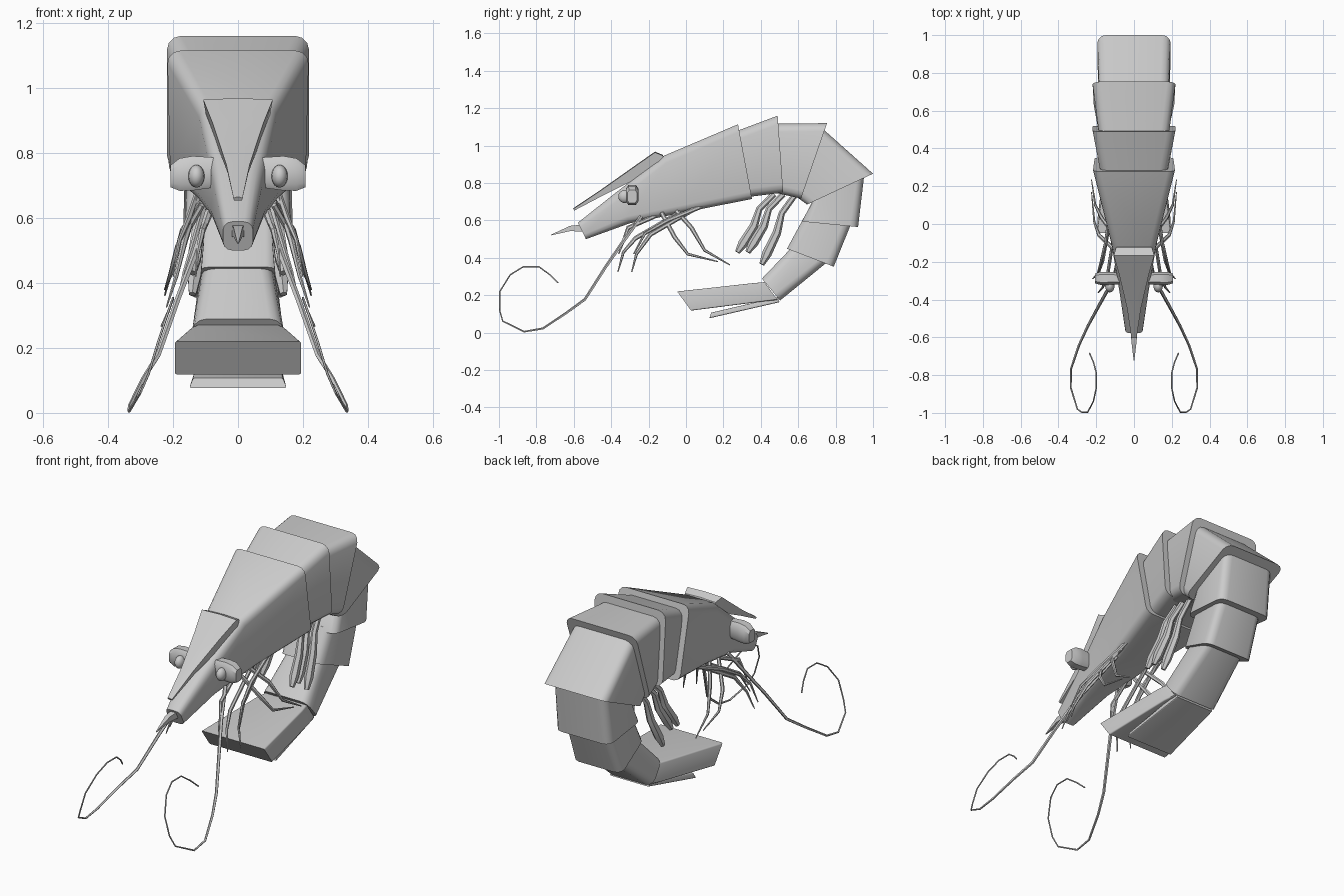
import bpy, bmesh, math
from mathutils import Vector

if "Cube" in bpy.data.objects:
    bpy.data.objects.remove(bpy.data.objects["Cube"])


def finish(name, bm, angle=35):
    bmesh.ops.recalc_face_normals(bm, faces=bm.faces)
    me = bpy.data.meshes.new(name)
    bm.to_mesh(me)
    bm.free()
    ob = bpy.data.objects.new(name, me)
    bpy.context.collection.objects.link(ob)
    bpy.ops.object.select_all(action='DESELECT')
    ob.select_set(True)
    bpy.context.view_layer.objects.active = ob
    bpy.ops.object.shade_smooth_by_angle(angle=math.radians(angle))
    return ob


def skin(bm, rings):
    """Join consecutive point rings with quads and cap both ends."""
    vr = [[bm.verts.new(p) for p in ring] for ring in rings]
    n = len(vr[0])
    for a, b in zip(vr, vr[1:]):
        for i in range(n):
            j = (i + 1) % n
            bm.faces.new((a[i], a[j], b[j], b[i]))
    bm.faces.new(vr[0])
    bm.faces.new(vr[-1])


def shell(name, stations, radius=0.04):
    """Loft rounded rectangles; station = back y,z, belly y,z, back and belly half-widths."""
    rings = []
    for ty, tz, by, bz, wt, wb in stations:
        top, bot = Vector((0, ty, tz)), Vector((0, by, bz))
        h = (top - bot).length
        d = (top - bot) / h
        w = max(wt, wb)
        r = min(radius, h * 0.4, w * 0.6)
        ring = []
        for k, (sx, sv) in enumerate([(1, 1), (-1, 1), (-1, -1), (1, -1)]):
            for i in range(4):
                a = math.radians(90 * k + 30 * i)
                x = sx * (w - r) + r * math.cos(a)
                v = h / 2 + sv * (h / 2 - r) + r * math.sin(a)
                x *= (wb + (wt - wb) * v / h) / w
                ring.append(bot + d * v + Vector((x, 0, 0)))
        rings.append(ring)
    bm = bmesh.new()
    skin(bm, rings)
    return finish(name, bm)


def limb(name, pts, radii, sides=6, flat=1.0):
    """Tapered tube along a path, on both sides of the body."""
    for side, s in (("right", 1), ("left", -1)):
        path = [Vector((s * x, y, z)) for x, y, z in pts]
        rings = []
        for i, p in enumerate(path):
            t = (path[min(i + 1, len(path) - 1)] - path[max(i - 1, 0)]).normalized()
            n = t.cross(Vector((1, 0, 0))).normalized()
            b = t.cross(n)
            rings.append([p + radii[i] * (n * math.cos(a) + b * math.sin(a) * flat)
                          for a in (math.tau * k / sides for k in range(sides))])
        bm = bmesh.new()
        skin(bm, rings)
        finish(side + "_" + name, bm)


# Head and thorax shell
shell("carapace", [
    (-.578, .588, -.535, .500, .046, .046),
    (-.38, .745, -.30, .585, .074, .085),
    (-.12, .945, .0, .645, .118, .13),
    (.278, 1.114, .353, .715, .218, .208)])

# Overlapping abdomen plates, each flared at its rear edge
plates = [
    [(.25, 1.07, .33, .725, .175, .17), (.49, 1.16, .52, .749, .219, .219)],
    [(.47, 1.118, .49, .745, .185, .18), (.754, 1.12, .615, .717, .22, .212)],
    [(.72, 1.10, .60, .72, .185, .18), (1.0, .85, .647, .685, .194, .19)],
    [(.955, .86, .68, .71, .162, .155), (.92, .565, .62, .594, .17, .16)],
    [(.89, .60, .63, .615, .142, .125), (.79, .353, .54, .449, .155, .12)],
    [(.765, .385, .565, .455, .125, .105), (.503, .172, .406, .289, .147, .138)]]
for i, st in enumerate(plates):
    shell("abdomen_plate_%d" % (i + 1), st, 0.045)

# Tail fan and the thin blade under it
shell("tail_fan", [(.49, .175, .42, .27, .13, .13),
                   (.42, .168, .36, .265, .147, .143),
                   (.027, .118, -.047, .22, .194, .194)], 0.008)
shell("tail_blade", [(.50, .163, .49, .19, .12, .12),
                     (.125, .077, .135, .107, .15, .138)], 0.005)

# Rostrum: tapering beak with side flanges that reach down to the carapace
bm = bmesh.new()
rings = []
for y, z, w, drop in [(-.125, .951, .095, .04), (-.166, .968, .107, .075),
                      (-.27, .895, .078, .06), (-.45, .768, .036, .03),
                      (-.603, .665, .014, .012)]:
    rings.append([(-w, y, z - .004), (0, y, z), (w, y, z - .004),
                  (w * .88, y + drop * .5, z - drop),
                  (-w * .88, y + drop * .5, z - drop)])
skin(bm, rings)
finish("rostrum", bm, 30)

# Mouth spike
bm = bmesh.new()
skin(bm, [[(w * a, y, z + w * b) for a, b in ((-1, -1), (1, -1), (1, 1), (-1, 1))]
          for y, z, w in [(-.53, .56, .02), (-.62, .557, .014), (-.722, .522, .002)]])
finish("mouth_spike", bm)

# Eye stalks and eyes
for side, s in (("right", 1), ("left", -1)):
    bm = bmesh.new()
    rings = []
    for x, h, d, z in [(.06, .045, .03, .74), (.14, .053, .034, .737),
                       (.18, .05, .034, .733), (.207, .034, .026, .728)]:
        rings.append([(s * x, -.288 + d * a, z + h * b) for a, b in
                      ((-1, -.6), (-.6, -1), (.6, -1), (1, -.6),
                       (1, .6), (.6, 1), (-.6, 1), (-1, .6))])
    skin(bm, rings)
    finish(side + "_eye_stalk", bm)
    bm = bmesh.new()
    bmesh.ops.create_uvsphere(bm, u_segments=16, v_segments=10, radius=1)
    for v in bm.verts:
        v.co = Vector((s * .128 + v.co.x * .025, -.328 + v.co.y * .034, .728 + v.co.z * .035))
    finish(side + "_eye", bm, 60)

# Long curling antennae
antenna = [(.09, -.24, .62), (.135, -.34, .48), (.185, -.43, .35), (.245, -.54, .178),
           (.291, -.64, .105), (.333, -.765, .022), (.335, -.866, .005), (.30, -.98, .062),
           (.275, -.997, .12), (.245, -.996, .22), (.215, -.94, .31), (.2, -.87, .353),
           (.2, -.786, .353), (.215, -.73, .312), (.235, -.684, .267)]
limb("antenna", antenna, [max(.004, .011 - .001 * i) for i in range(len(antenna))], 5)

# Walking legs
legs = [
    [(.10, -.02, .65), (.14, -.27, .505), (.165, -.335, .43), (.19, -.364, .325)],
    [(.12, .06, .67), (.165, -.19, .525), (.19, -.265, .42), (.22, -.29, .325)],
    [(.08, -.15, .63), (.11, -.31, .56), (.125, -.335, .49), (.13, -.36, .42)],
    [(.12, .12, .69), (.15, -.10, .60), (.18, -.22, .53), (.20, -.28, .42)],
    [(.11, -.05, .65), (.17, .03, .56), (.205, .10, .44), (.225, .235, .362)],
    [(.11, -.13, .64), (.185, -.06, .51), (.21, .01, .42), (.225, .17, .38)]]
for i, pts in enumerate(legs):
    limb("walking_leg_%d" % (i + 1), pts, [.012, .012, .008, .003], 6, .8)

# Swimming paddles under the abdomen: narrow root, broad flattened end
for i, (y, ey, ez) in enumerate([(.47, .275, .43), (.52, .33, .43), (.585, .405, .365)]):
    pts = [(.10 + .04 * f, y + (ey - y) * f, .74 + (ez - .74) * f)
           for f in (0, .35, .55, .85, 1)]
    pts[1] = (pts[1][0], pts[1][1] - .01, pts[1][2] + .03)
    limb("swimming_paddle_%d" % (i + 1), pts, [.016, .017, .023, .026, .014], 6, .9)
